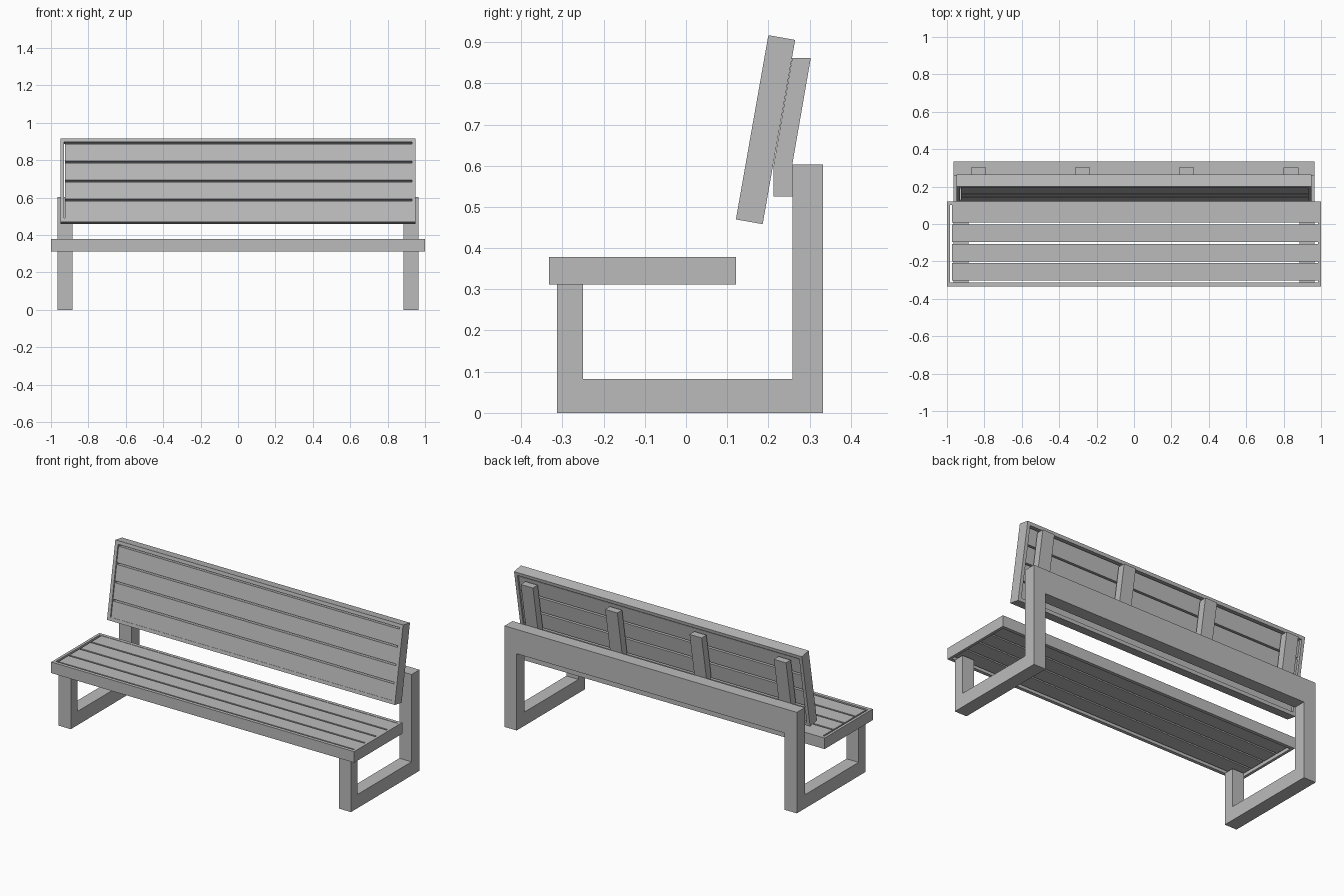
import bpy, bmesh
from math import radians
from mathutils import Matrix, Vector

cube = bpy.data.objects.get("Cube")
if cube:
    bpy.data.objects.remove(cube, do_unlink=True)

grey = bpy.data.materials.new("plain grey")
grey.use_nodes = True
grey.diffuse_color = (0.5, 0.5, 0.5, 1)
bsdf = grey.node_tree.nodes["Principled BSDF"]
bsdf.inputs["Base Color"].default_value = grey.diffuse_color
bsdf.inputs["Roughness"].default_value = 0.8


def add_object(name, bm, matrix=Matrix()):
    bmesh.ops.recalc_face_normals(bm, faces=bm.faces)
    mesh = bpy.data.meshes.new(name)
    bm.to_mesh(mesh)
    bm.free()
    mesh.materials.append(grey)
    obj = bpy.data.objects.new(name, mesh)
    obj.matrix_world = matrix
    bpy.context.collection.objects.link(obj)
    return obj


def box(name, x, y, z, matrix=Matrix()):
    """Box given by its (min, max) range on each axis."""
    bm = bmesh.new()
    bmesh.ops.create_cube(bm, size=1)
    for v in bm.verts:
        v.co = [r[0] if c < 0 else r[1] for c, r in zip(v.co, (x, y, z))]
    return add_object(name, bm, matrix)


def extrude_side(name, profile, x0, x1):
    """Side profile of (y, z) points extruded along x."""
    bm = bmesh.new()
    face = bm.faces.new([bm.verts.new((x0, y, z)) for y, z in profile])
    new = bmesh.ops.extrude_face_region(bm, geom=[face])["geom"]
    moved = [g for g in new if isinstance(g, bmesh.types.BMVert)]
    bmesh.ops.translate(bm, verts=moved, vec=(x1 - x0, 0, 0))
    return add_object(name, bm)


def slatted_panel(name, half_x, wall, end_gap, matrix, flip=1):
    """Open frame with four slats; the gaps start from the flip side."""
    half_y, half_z, rail, gap = 0.227, 0.033, 0.02, 0.01
    inner_x, inner_y = half_x - wall, half_y - rail
    # Frame: two long rails and two end rails
    for side, label in ((-1, "a"), (1, "b")):
        box(f"{name}_long_rail_{label}", (-half_x, half_x),
            sorted((side * inner_y, side * half_y)), (-half_z, half_z), matrix)
        box(f"{name}_end_rail_{label}", sorted((side * inner_x, side * half_x)),
            (-inner_y, inner_y), (-half_z, half_z), matrix)
    # Slats
    pitch = 2 * inner_y / 4
    for i in range(4):
        start = -inner_y + i * pitch + gap
        y = sorted((flip * start, flip * (start + pitch - gap)))
        box(f"{name}_slat_{i + 1}", (-inner_x + end_gap, inner_x), y,
            (-half_z + 0.01, half_z - 0.002), matrix)


# Seat and leaning backrest
slatted_panel("seat", 1.0, 0.016, 0.011, Matrix.Translation((0, -0.106, 0.345)))
lean = Matrix.Translation((0, 0.193, 0.6875)) @ Matrix.Rotation(radians(80), 4, "X")
slatted_panel("backrest", 0.95, 0.02, 0.004, lean, flip=-1)

# Side frames: front leg, floor rail and back post in one piece
leg_profile = [(-0.313, 0), (0.333, 0), (0.333, 0.603), (0.258, 0.603),
               (0.258, 0.082), (-0.25, 0.082), (-0.25, 0.312), (-0.313, 0.312)]
extrude_side("left_leg_frame", leg_profile, 0.885, 0.965)
extrude_side("right_leg_frame", leg_profile, -0.965, -0.885)

# Beam joining the back posts
box("back_beam", (-0.885, 0.885), (0.258, 0.333), (0.458, 0.603))

# Bent battens holding the backrest to the beam
batten_profile = [(0.213, 0.525), (0.258, 0.525), (0.258, 0.603),
                  (0.303, 0.862), (0.258, 0.862), (0.213, 0.603)]
for i in range(4):
    centre = (i - 1.5) * 0.557 + 0.003
    extrude_side(f"back_batten_{i + 1}", batten_profile, centre - 0.04, centre + 0.04)
